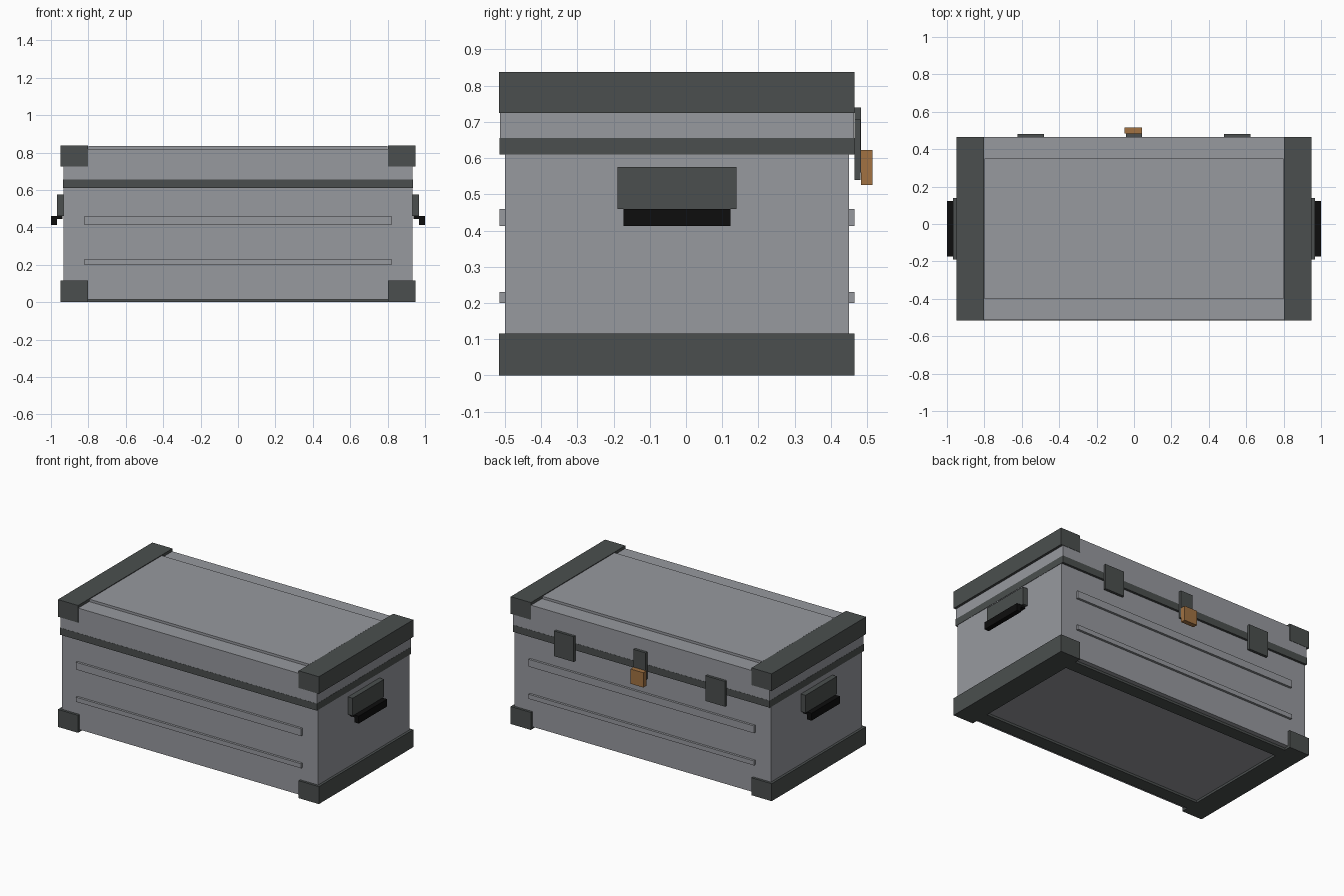
import bpy
import bmesh
from mathutils import Vector

old = bpy.data.objects.get("Cube")
if old:
    bpy.data.objects.remove(old, do_unlink=True)

MID = -0.025  # trunk centre line in y


def material(name, colour):
    mat = bpy.data.materials.new(name)
    mat.use_nodes = True
    mat.diffuse_color = (*colour, 1)
    mat.node_tree.nodes["Principled BSDF"].inputs["Base Color"].default_value = (*colour, 1)
    return mat


grey = material("grey_panel", (0.31, 0.32, 0.345))
dark = material("dark_metal", (0.07, 0.078, 0.077))
black = material("black_grip", (0.004, 0.004, 0.004))
brass = material("brass", (0.36, 0.17, 0.055))


def box(name, x, y, z, mat):
    """Box between the given (low, high) limits on each axis."""
    lo, hi = Vector((x[0], y[0], z[0])), Vector((x[1], y[1], z[1]))
    mesh = bpy.data.meshes.new(name)
    bm = bmesh.new()
    bmesh.ops.create_cube(bm, size=1)
    for v in bm.verts:
        v.co = (lo + hi) / 2 + v.co * (hi - lo)
    bm.to_mesh(mesh)
    bm.free()
    mesh.materials.append(mat)
    obj = bpy.data.objects.new(name, mesh)
    bpy.context.collection.objects.link(obj)
    return obj


def span(half, centre=0):
    return (centre - half, centre + half)


def side(s, a, b):
    """Limits a to b, mirrored when s is -1."""
    return tuple(sorted((s * a, s * b)))


def side_y(s, a, b):
    return tuple(sorted((MID + s * a, MID + s * b)))


# Body, dark seam band and lid
box("body", span(0.933), span(0.475, MID), (0.015, 0.61), grey)
box("seam_band", span(0.935), span(0.49, MID), (0.61, 0.656), dark)
box("lid", span(0.934), span(0.489, MID), (0.656, 0.82), grey)
box("lid_panel", span(0.8), span(0.376, MID), (0.82, 0.836), grey)

for s, end in ((1, "left"), (-1, "right")):
    # Wrapped end caps on lid and base
    box(end + "_lid_cap", side(s, 0.803, 0.95), span(0.491, MID), (0.725, 0.838), dark)
    box(end + "_base_cap", side(s, 0.803, 0.95), span(0.491, MID), (0, 0.115), dark)
    # Carry handle: plate, ledge and hanging grip
    box(end + "_handle_plate", side(s, 0.93, 0.967), span(0.164, MID), (0.46, 0.576), dark)
    box(end + "_handle_ledge", side(s, 0.938, 1), span(0.148, MID), (0.445, 0.46), black)
    box(end + "_handle_grip", side(s, 0.968, 1), span(0.148, MID), (0.412, 0.46), black)
    # Outer hinge plates on the back
    box(end + "_hinge", side(s, 0.48, 0.622), (0.465, 0.482), (0.54, 0.706), dark)

for s, face in ((1, "back"), (-1, "front")):
    # Raised ribs
    box(face + "_upper_rib", span(0.82), side_y(s, 0.47, 0.49), (0.412, 0.46), grey)
    box(face + "_lower_rib", span(0.82), side_y(s, 0.47, 0.49), (0.2, 0.23), grey)
    # Runners under the body
    box(face + "_runner", span(0.81), side_y(s, 0.36, 0.445), (0, 0.02), dark)

# Hasp and padlock
box("hasp", span(0.044), (0.465, 0.483), (0.56, 0.74), dark)
box("padlock", (-0.05, 0.044), (0.483, 0.515), (0.526, 0.623), brass)
